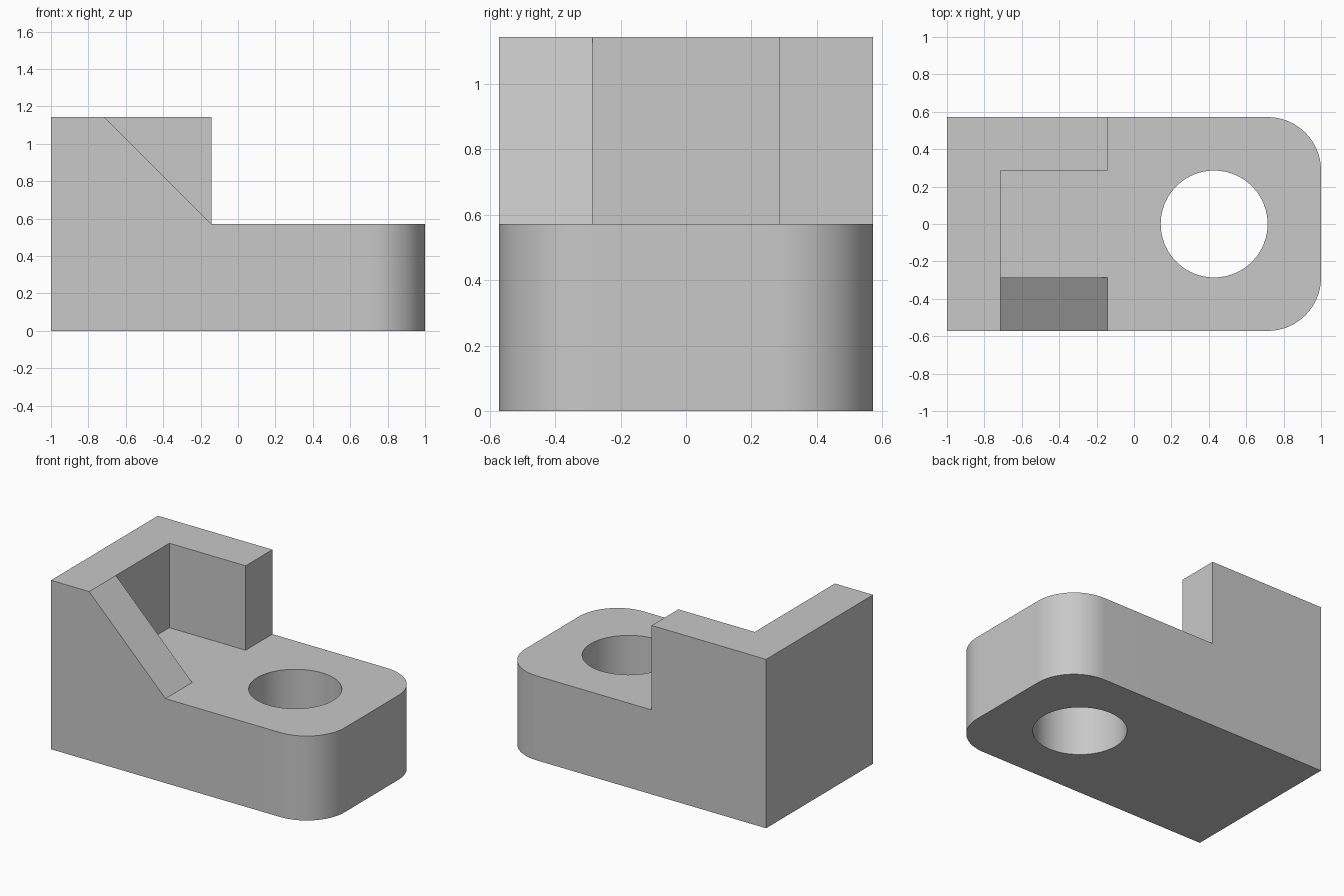
import bpy
import bmesh
from math import radians, sin, cos
from mathutils import Vector

if "Cube" in bpy.data.objects:
    bpy.data.objects.remove(bpy.data.objects["Cube"], do_unlink=True)

U = 1 / 7  # design module: the bracket is 14 x 8 x 8 modules

steel = bpy.data.materials.new("plain_grey")
steel.use_nodes = True
grey = (0.58, 0.58, 0.58, 1)
steel.diffuse_color = grey
steel.node_tree.nodes["Principled BSDF"].inputs["Base Color"].default_value = grey


def prism(name, points, direction):
    """Extrude a closed planar outline along a direction, in modules."""
    bm = bmesh.new()
    face = bm.faces.new([bm.verts.new(Vector(p) * U) for p in points])
    extruded = bmesh.ops.extrude_face_region(bm, geom=[face])["geom"]
    verts = [g for g in extruded if isinstance(g, bmesh.types.BMVert)]
    bmesh.ops.translate(bm, verts=verts, vec=Vector(direction) * U)
    bmesh.ops.recalc_face_normals(bm, faces=bm.faces)
    mesh = bpy.data.meshes.new(name)
    bm.to_mesh(mesh)
    bm.free()
    mesh.materials.append(steel)
    obj = bpy.data.objects.new(name, mesh)
    bpy.context.collection.objects.link(obj)
    return obj


def arc(cx, cy, r, start, end, steps):
    angles = [radians(start + (end - start) * i / steps) for i in range(steps + 1)]
    return [(cx + r * cos(a), cy + r * sin(a)) for a in angles]


def at_height(outline, z):
    return [(x, y, z) for x, y in outline]


# Full-height blank with two rounded end corners
blank = [(-7, 4), (-7, -4)] + arc(5, -2, 2, -90, 0, 24) + arc(5, 2, 2, 0, 90, 24)
bracket = prism("bracket", at_height(blank, 0), (0, 0, 8))

# Step and pocket, sloped rib, and bolt hole
step = [(-5, -2), (-1, -2), (-1, -5), (8, -5), (8, 5), (-1, 5), (-1, 2), (-5, 2)]
slope = [(-6, -5, 9), (0, -5, 9), (0, -5, 4), (-1, -5, 4)]
hole = arc(3, 0, 2, 0, 360, 96)[:-1]
cutters = [
    prism("step_cutter", at_height(step, 4), (0, 0, 5)),
    prism("slope_cutter", slope, (0, 4, 0)),
    prism("hole_cutter", at_height(hole, -1), (0, 0, 10)),
]

bpy.ops.object.select_all(action="DESELECT")
bpy.context.view_layer.objects.active = bracket
bracket.select_set(True)
for cutter in cutters:
    cutter.hide_render = True
    cut = bracket.modifiers.new(cutter.name, "BOOLEAN")
    cut.operation = "DIFFERENCE"
    cut.solver = "EXACT"
    cut.object = cutter
    bpy.ops.object.modifier_apply(modifier=cut.name)
    bpy.data.objects.remove(cutter, do_unlink=True)

# Smooth the rounded walls, keep machined edges sharp
bpy.ops.object.shade_smooth_by_angle(angle=radians(30))
